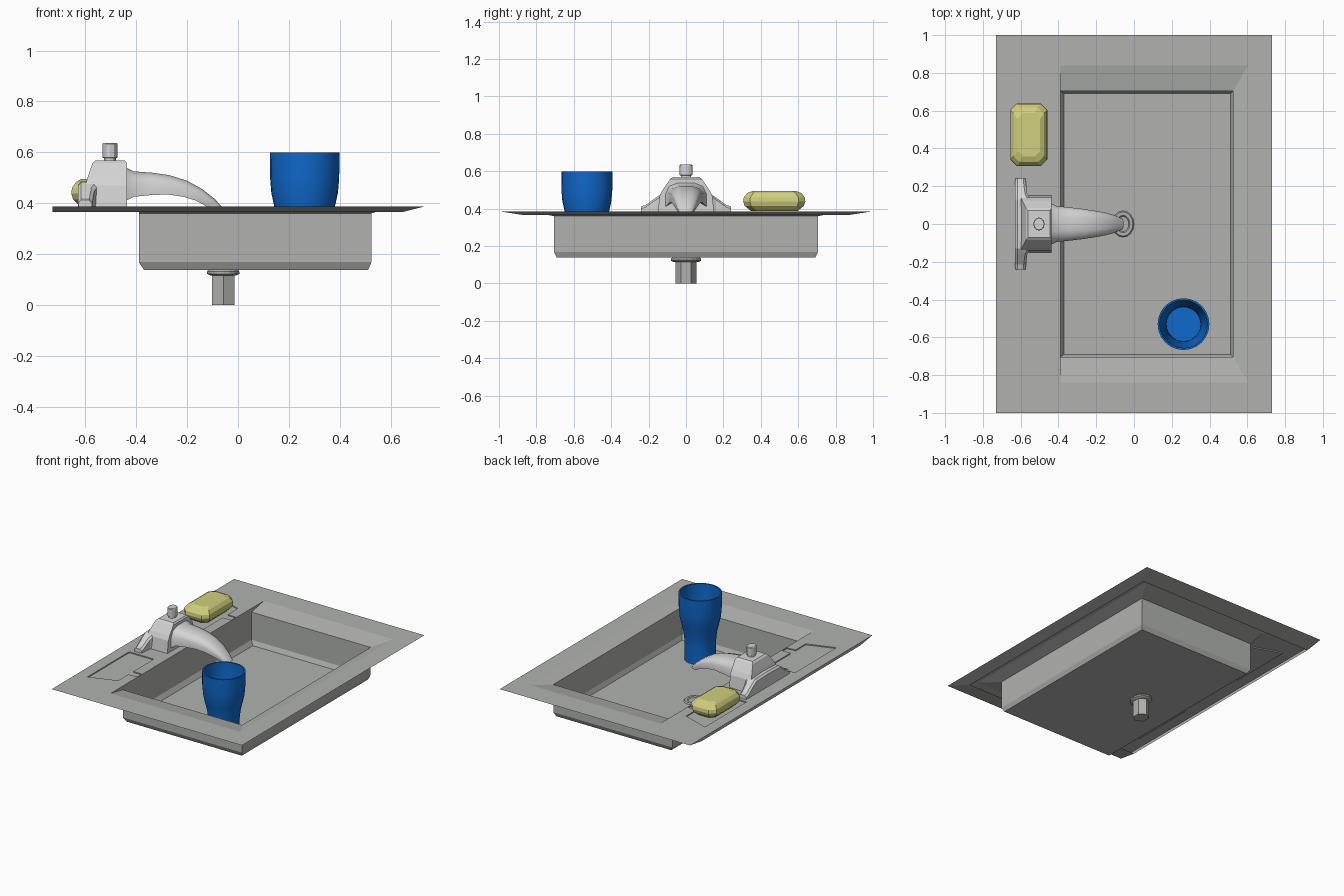
import bpy, bmesh
from math import sin, cos, pi, radians

if "Cube" in bpy.data.objects:
    bpy.data.objects.remove(bpy.data.objects["Cube"])


def material(name, color):
    m = bpy.data.materials.new(name)
    m.use_nodes = True
    m.diffuse_color = (*color, 1)
    m.node_tree.nodes["Principled BSDF"].inputs["Base Color"].default_value = (*color, 1)
    return m


STEEL = material("sink grey", (0.44, 0.45, 0.43))
CHROME = material("faucet pale grey", (0.66, 0.66, 0.66))
YELLOW = material("soap yellow", (0.64, 0.63, 0.21))
BLUE = material("cup blue", (0.005, 0.14, 0.60))
RIM_Z = 0.386


def finish(name, bm, mat, smooth=0):
    bmesh.ops.recalc_face_normals(bm, faces=bm.faces)
    mesh = bpy.data.meshes.new(name)
    bm.to_mesh(mesh)
    bm.free()
    mesh.materials.append(mat)
    ob = bpy.data.objects.new(name, mesh)
    bpy.context.collection.objects.link(ob)
    if smooth:
        bpy.ops.object.select_all(action='DESELECT')
        bpy.context.view_layer.objects.active = ob
        ob.select_set(True)
        bpy.ops.object.shade_smooth_by_angle(angle=radians(smooth))
    return ob


def loft(name, rings, mat, caps=(True, True), smooth=0):
    """Join successive closed rings of points with quads."""
    bm = bmesh.new()
    loops = [[bm.verts.new(p) for p in ring] for ring in rings]
    n = len(loops[0])
    for a, b in zip(loops, loops[1:]):
        for i in range(n):
            j = (i + 1) % n
            bm.faces.new((a[i], a[j], b[j], b[i]))
    if caps[0]:
        bm.faces.new(loops[0])
    if caps[1]:
        bm.faces.new(loops[-1])
    return finish(name, bm, mat, smooth)


def rect(x0, x1, y, z):
    return [(x0, -y, z), (x1, -y, z), (x1, y, z), (x0, y, z)]


def oval(x, y, z, rx, ry, n):
    return [(x + rx * sin(2 * pi * i / n), y + ry * cos(2 * pi * i / n), z) for i in range(n)]


def chamfered(x, y, z, hx, hy, c):
    pts = [(hx, hy - c), (hx - c, hy), (c - hx, hy), (-hx, hy - c),
           (-hx, c - hy), (c - hx, -hy), (hx - c, -hy), (hx, c - hy)]
    return [(x + a, y + b, z) for a, b in pts]


# Rim plate with the basin opening and two soap recesses cut through it
def recess(s):
    pts = [(-0.395, 0.54), (-0.46, 0.545), (-0.46, 0.655), (-0.65, 0.72),
           (-0.65, 0.265), (-0.46, 0.265), (-0.46, 0.49), (-0.395, 0.49)]
    return [(x, s * y, RIM_Z) for x, y in pts]


outer = rect(-0.73, 0.73, 1.0, RIM_Z)
opening = rect(-0.39, 0.605, 0.84, RIM_Z)
bm = bmesh.new()
edges = []
for ring in (outer, opening, recess(1), recess(-1)):
    vs = [bm.verts.new(p) for p in ring]
    edges += [bm.edges.new((vs[i - 1], vs[i])) for i in range(len(vs))]
bmesh.ops.triangle_fill(bm, use_beauty=True, use_dissolve=False, edges=edges, normal=(0, 0, 1))
finish("sink_rim", bm, STEEL)

for side, s in (("left", 1), ("right", -1)):
    top = recess(s)
    loft("soap_recess_" + side, [top, [(x, y, z - 0.007) for x, y, z in top]], STEEL, (False, True))

# Turned-under lip around the rim, upright along the wall side
loft("rim_lip", [outer, rect(-0.73, 0.65, 0.87, 0.366)], STEEL, (False, False))

# Basin with a sloped shoulder and chamfered floor
loft("basin", [opening, rect(-0.39, 0.525, 0.705, 0.36), rect(-0.39, 0.525, 0.705, 0.168),
               rect(-0.37, 0.512, 0.69, 0.138)], STEEL, (False, True))

# Drain
DX = -0.058
loft("drain_pipe", [oval(DX, 0, z, 0.05, 0.055, 6) for z in (0, 0.125)], STEEL)
loft("drain_flange", [oval(DX, 0, 0.115, 0.05, 0.066, 16), oval(DX, 0, 0.122, 0.063, 0.08, 16),
                      oval(DX, 0, 0.132, 0.063, 0.08, 16), oval(DX, 0, 0.138, 0.058, 0.074, 16)], STEEL)
loft("drain_ring", [oval(DX, 0, 0.138, 0.058, 0.07, 16), oval(DX, 0, 0.146, 0.052, 0.064, 16),
                    oval(DX, 0, 0.146, 0.036, 0.046, 16), oval(DX, 0, 0.139, 0.03, 0.04, 16)],
     STEEL, (False, True))

# Faucet body, tapering to a flat top
loft("faucet_body", [rect(-0.60, -0.437, 0.15, RIM_Z), rect(-0.60, -0.437, 0.14, 0.47),
                     rect(-0.592, -0.437, 0.125, 0.50), rect(-0.572, -0.437, 0.085, 0.558),
                     rect(-0.56, -0.445, 0.072, 0.568)], CHROME)

# Side wings, stepping down and narrowing outwards
for side, s in (("left", 1), ("right", -1)):
    rings = []
    for y, x0, x1, h in ((0, -0.63, -0.55, 0.485), (0.13, -0.63, -0.55, 0.48),
                         (0.16, -0.63, -0.565, 0.46), (0.215, -0.63, -0.572, 0.42),
                         (0.24, -0.628, -0.574, 0.412)):
        rings.append([(x0, s * y, RIM_Z), (x1, s * y, RIM_Z), (x1, s * y, h - 0.012),
                      (x1 - 0.012, s * y, h), (x0 + 0.012, s * y, h), (x0, s * y, h - 0.012)])
    loft("faucet_wing_" + side, rings, CHROME)

# Knob on a short neck
loft("faucet_knob", [oval(-0.503, 0, z, r, r * 1.15, 12) for z, r in
                     ((0.565, 0.024), (0.577, 0.024), (0.58, 0.03), (0.632, 0.03), (0.637, 0.027))],
     CHROME, smooth=30)

# Curved spout: top edge, bottom edge, half width
rings = []
for (xt, zt), (xb, zb), w in (((-0.44, 0.54), (-0.44, 0.41), 0.11),
                              ((-0.41, 0.525), (-0.41, 0.425), 0.095),
                              ((-0.34, 0.52), (-0.34, 0.432), 0.088),
                              ((-0.27, 0.51), (-0.275, 0.434), 0.08),
                              ((-0.20, 0.488), (-0.215, 0.425), 0.07),
                              ((-0.14, 0.455), (-0.165, 0.41), 0.06),
                              ((-0.09, 0.415), (-0.13, 0.391), 0.048),
                              ((-0.055, 0.376), (-0.10, 0.372), 0.035)):
    section = []
    for u, v in ((1, 0), (1, 0.55), (0.82, 0.85), (0.4, 1), (-0.4, 1),
                 (-0.82, 0.85), (-1, 0.55), (-1, 0), (-0.5, 0.25), (0.5, 0.25)):
        section.append((xb + (xt - xb) * v, u * w, zb + (zt - zb) * v))
    rings.append(section)
loft("faucet_spout", rings, CHROME, smooth=40)

# Bar of soap
loft("soap", [chamfered(-0.557, 0.472, z, hx, hy, c) for z, hx, hy, c in
              ((0.388, 0.065, 0.125, 0.03), (0.415, 0.092, 0.158, 0.035), (0.437, 0.098, 0.166, 0.035),
               (0.46, 0.096, 0.163, 0.035), (0.483, 0.08, 0.145, 0.032), (0.495, 0.06, 0.115, 0.03))],
     YELLOW)

# Hollow cup with a narrow waist
profile = ((0.10, 0.14), (0.099, 0.20), (0.10, 0.27), (0.106, 0.33), (0.12, 0.39), (0.131, 0.44),
           (0.136, 0.50), (0.137, 0.60), (0.127, 0.60), (0.126, 0.50), (0.11, 0.39),
           (0.092, 0.29), (0.09, 0.155))
loft("cup", [oval(0.262, -0.53, z, r, r, 24) for r, z in profile], BLUE, smooth=40)
